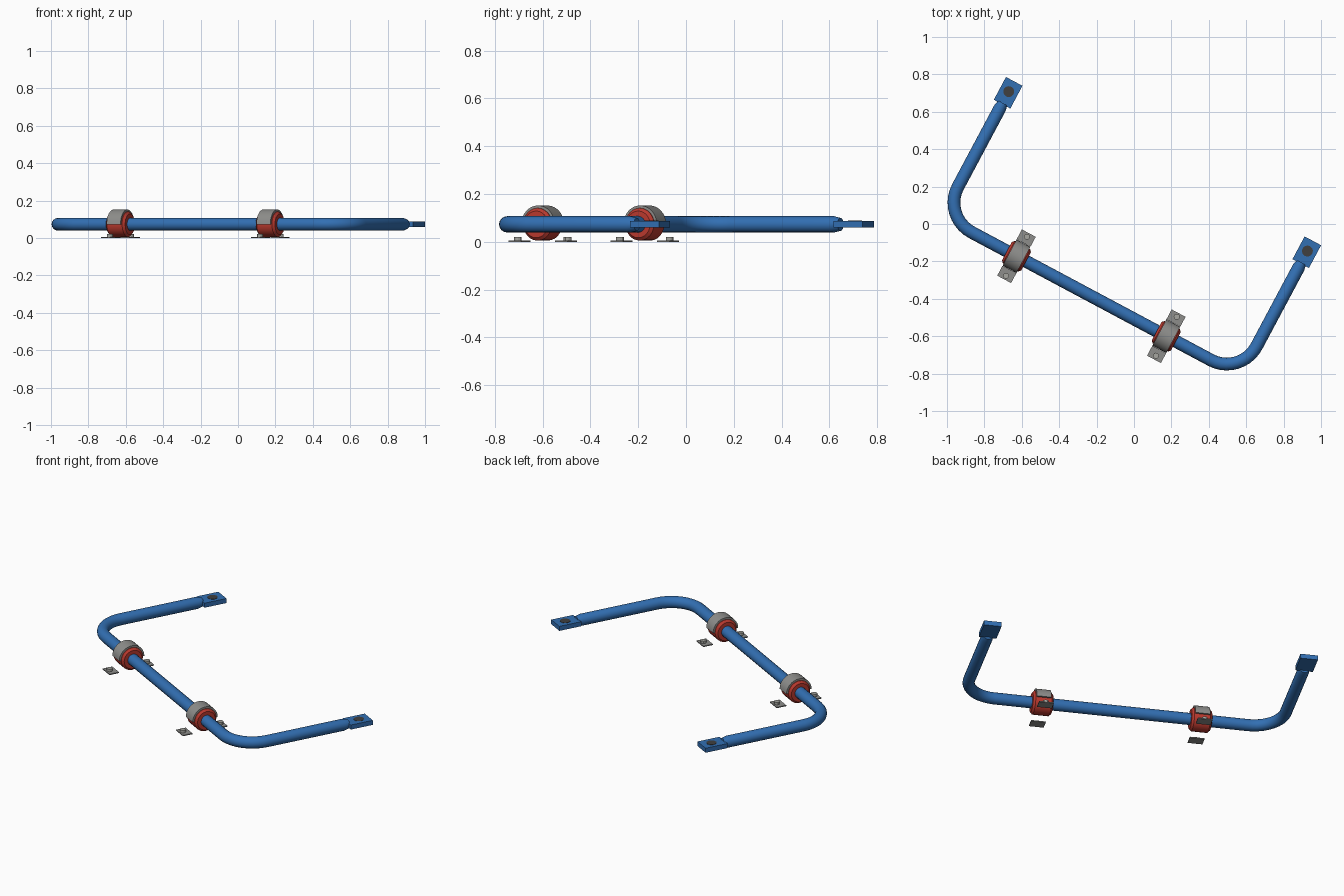
import bpy, bmesh, math
from mathutils import Matrix

if "Cube" in bpy.data.objects:
    bpy.data.objects.remove(bpy.data.objects["Cube"])

# whole assembly is turned in plan: local x runs along the main bar, local y along the arms
FRAME = Matrix.Rotation(math.radians(-28.1), 4, 'Z') @ Matrix.Translation((-0.019, 0, 0))
Z = 0.073            # bar axis height
BAR_Y = -0.448       # main bar line
HALF = 0.905         # half distance between arms
BEND = 0.18
BAR_R = 0.034


def material(name, rgb):
    m = bpy.data.materials.new(name)
    m.diffuse_color = (*rgb, 1)
    m.use_nodes = True
    m.node_tree.nodes["Principled BSDF"].inputs["Base Color"].default_value = m.diffuse_color
    return m


BLUE = material("blue paint", (0.032, 0.16, 0.45))
RED = material("red rubber", (0.50, 0.042, 0.028))
GREY = material("grey steel", (0.27, 0.27, 0.26))
BOLT = material("light bolt steel", (0.38, 0.38, 0.35))
DARK = material("dark hole", (0.05, 0.05, 0.05))


def finish(name, bm, mat, smooth=True):
    bmesh.ops.recalc_face_normals(bm, faces=bm.faces)
    me = bpy.data.meshes.new(name)
    bm.to_mesh(me)
    bm.free()
    ob = bpy.data.objects.new(name, me)
    bpy.context.collection.objects.link(ob)
    ob.matrix_world = FRAME
    me.materials.append(mat)
    if smooth:
        bpy.ops.object.select_all(action='DESELECT')
        ob.select_set(True)
        bpy.context.view_layer.objects.active = ob
        bpy.ops.object.shade_smooth_by_angle(angle=math.radians(30))
    return ob


def box(name, center, size, mat):
    bm = bmesh.new()
    bmesh.ops.create_cube(bm, size=1, matrix=Matrix.Translation(center) @ Matrix.Diagonal((*size, 1)))
    return finish(name, bm, mat, False)


def disc(name, center, radius, height, mat, sides=20):
    bm = bmesh.new()
    bmesh.ops.create_cone(bm, cap_ends=True, segments=sides, radius1=radius, radius2=radius,
                          depth=height, matrix=Matrix.Translation(center))
    return finish(name, bm, mat)


def lathe(name, x, profile, start, sweep, steps, mat):
    """Revolve a closed (x, radius) profile about the main bar axis."""
    bm = bmesh.new()
    full = sweep >= 2 * math.pi - 1e-6
    rings = []
    for i in range(steps if full else steps + 1):
        a = start + sweep * i / steps
        rings.append([bm.verts.new((x + px, BAR_Y + r * math.cos(a), Z + r * math.sin(a)))
                      for px, r in profile])
    n = len(profile)
    for i in range(steps):
        a, b = rings[i], rings[(i + 1) % len(rings)]
        for j in range(n):
            k = (j + 1) % n
            bm.faces.new((a[j], a[k], b[k], b[j]))
    if not full:
        bm.faces.new(rings[0])
        bm.faces.new(rings[-1])
    return finish(name, bm, mat)


# bent bar: one U-shaped path swept with a round section, ends slightly necked
half_path = []
for i in range(11):
    a = -math.pi / 2 + math.pi / 2 * i / 10
    half_path.append((HALF - BEND + BEND * math.cos(a), BAR_Y + BEND + BEND * math.sin(a), 1))
half_path += [(HALF, 0.21, 1), (HALF, 0.24, 0.8)]
path = [(-x, y, r) for x, y, r in reversed(half_path)] + half_path

bm = bmesh.new()
SIDES = 16
rings = []
for i, (x, y, s) in enumerate(path):
    p, q = path[max(i - 1, 0)], path[min(i + 1, len(path) - 1)]
    tx, ty = q[0] - p[0], q[1] - p[1]
    length = math.hypot(tx, ty)
    nx, ny = -ty / length, tx / length
    if 0 < i < len(path) - 1 and y < 0.2 and abs(x) > HALF - BEND + 1e-4 and y < BAR_Y + BEND - 1e-4:
        # exact radial direction inside the bends
        cx = math.copysign(HALF - BEND, x)
        nx, ny = (cx - x) / BEND, (BAR_Y + BEND - y) / BEND
    elif abs(abs(x) - (HALF - BEND)) < 1e-4:
        nx, ny = 0, 1
    elif y >= BAR_Y + BEND - 1e-4:
        nx, ny = -math.copysign(1, x), 0
    ring = []
    for k in range(SIDES):
        a = 2 * math.pi * k / SIDES
        c = BAR_R * s * math.cos(a)
        ring.append(bm.verts.new((x + nx * c, y + ny * c, Z + BAR_R * s * math.sin(a))))
    rings.append(ring)
for a, b in zip(rings, rings[1:]):
    for k in range(SIDES):
        m = (k + 1) % SIDES
        bm.faces.new((a[k], a[m], b[m], b[k]))
bm.faces.new(rings[0])
bm.faces.new(rings[-1])
finish("bent_bar", bm, BLUE)

for side, label in ((-1, "left"), (1, "right")):
    # flattened end plate with its link hole
    x = side * HALF
    box(f"{label}_end_plate", (x, 0.302, Z), (0.1, 0.138, 0.028), BLUE)
    disc(f"{label}_link_hole", (x, 0.309, Z + 0.0135), 0.029, 0.004, DARK)

    # chamfered rubber bushing
    x = side * 0.454
    lathe(f"{label}_bushing", x,
          [(-0.058, 0.03), (-0.058, 0.056), (-0.046, 0.068), (0.046, 0.068), (0.058, 0.056), (0.058, 0.03)],
          0, 2 * math.pi, 24, RED)
    # half-round strap over the bushing
    lathe(f"{label}_strap", x,
          [(-0.042, 0.066), (-0.042, 0.079), (0.042, 0.079), (0.042, 0.066)],
          0, math.pi, 16, GREY)
    # mounting feet and bolts
    for end, where in ((-1, "front"), (1, "back")):
        box(f"{label}_{where}_foot", (x, BAR_Y + end * 0.11, 0.003), (0.084, 0.06, 0.006), GREY)
        disc(f"{label}_{where}_bolt", (x, BAR_Y + end * 0.118, 0.013), 0.016, 0.016, BOLT, 12)
